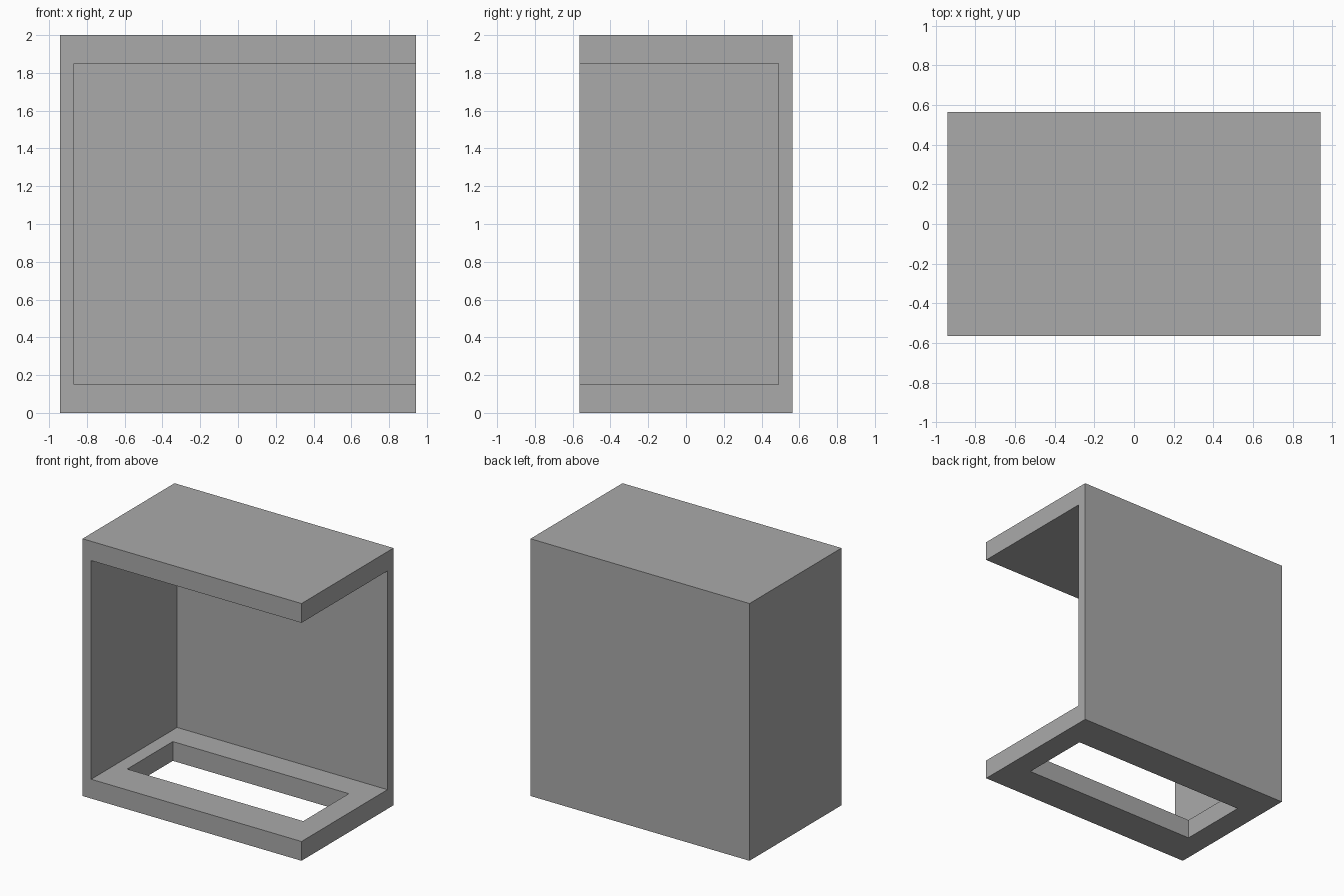
import bpy

if "Cube" in bpy.data.objects:
    bpy.data.objects.remove(bpy.data.objects["Cube"])

grey = bpy.data.materials.new("mid grey")
grey.diffuse_color = (0.40, 0.40, 0.40, 1)
grey.use_nodes = True
grey.node_tree.nodes["Principled BSDF"].inputs["Base Color"].default_value = grey.diffuse_color


def box(name, lo, hi):
    """Box between two opposite corners."""
    centre = [(a + b) / 2 for a, b in zip(lo, hi)]
    bpy.ops.mesh.primitive_cube_add(size=1, location=centre)
    ob = bpy.context.object
    ob.name = name
    ob.scale = [b - a for a, b in zip(lo, hi)]
    bpy.ops.object.transform_apply(location=True, rotation=False, scale=True)
    ob.data.materials.append(grey)
    return ob


def cut(target, name, lo, hi):
    """Subtract a box from the target, then discard the cutter."""
    cutter = box(name, lo, hi)
    cutter.hide_render = True
    mod = target.modifiers.new(name, 'BOOLEAN')
    mod.operation = 'DIFFERENCE'
    mod.solver = 'EXACT'
    mod.object = cutter
    bpy.context.view_layer.objects.active = target
    bpy.ops.object.modifier_apply(modifier=name)
    bpy.data.objects.remove(cutter, do_unlink=True)


W, D, H = 0.942, 0.565, 2.0     # half width, half depth, height
WALL, SLAB = 0.075, 0.15        # wall and slab thickness

# Outer block
shell = box("open_shell", (-W, -D, 0), (W, D, H))

# Interior, open to the front and right: leaves back wall, left wall, top and base
cut(shell, "interior_cutter", (-W + WALL, -D - 0.2, SLAB), (W + 0.2, D - WALL, H - SLAB))

# Rectangular opening through the base
cut(shell, "base_opening_cutter", (-0.757, -0.28, -0.1), (0.757, 0.28, SLAB + 0.1))
